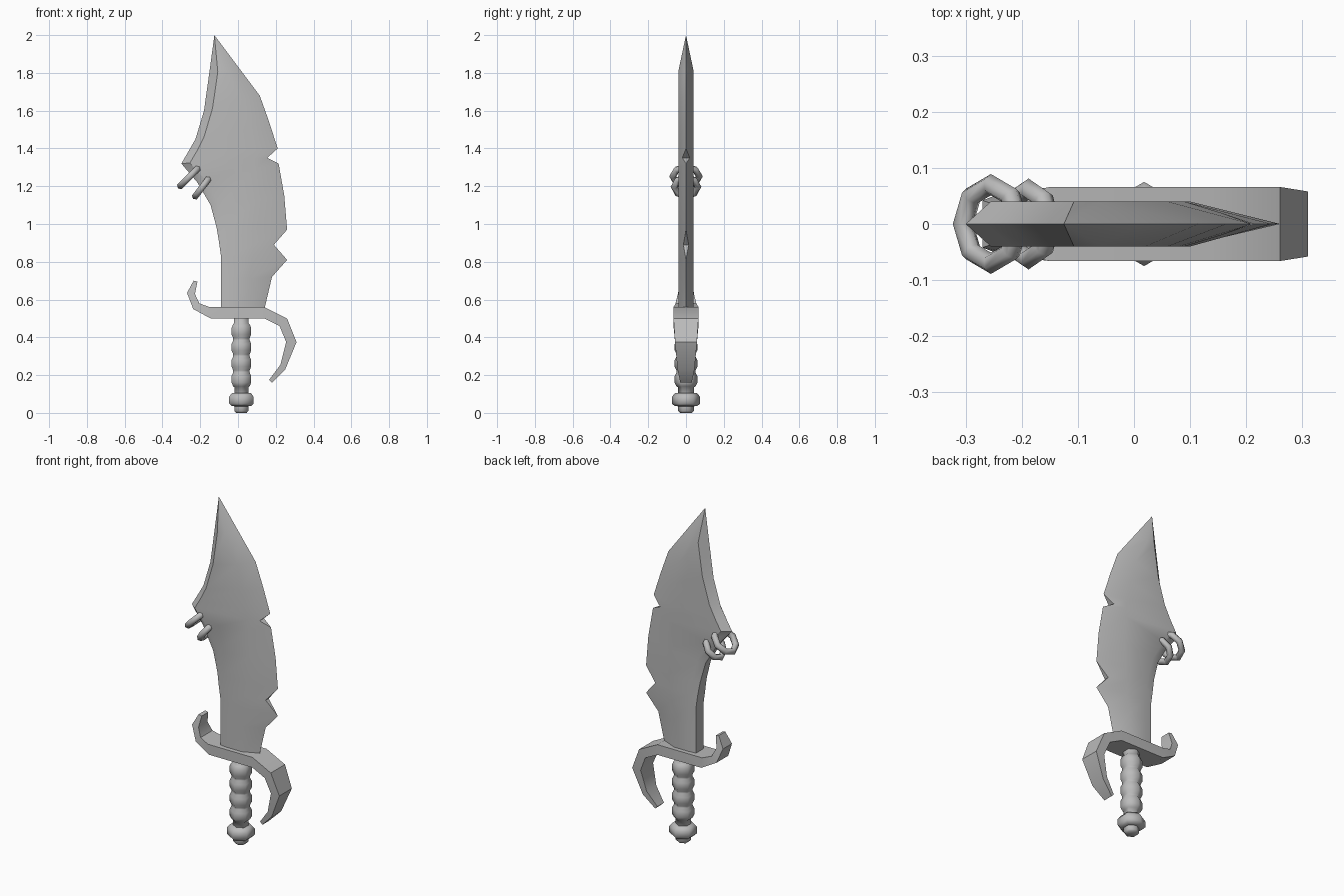
import bpy, bmesh, math

cube = bpy.data.objects.get("Cube")
if cube:
    bpy.data.objects.remove(cube, do_unlink=True)

COLOUR = (0.5, 0.5, 0.5, 1)
steel = bpy.data.materials.new("plain_grey")
steel.use_nodes = True
steel.diffuse_color = COLOUR
steel.node_tree.nodes["Principled BSDF"].inputs["Base Color"].default_value = COLOUR


def finish(obj, angle):
    """Give the part its material and shading."""
    obj.data.materials.clear()
    obj.data.materials.append(steel)
    bpy.ops.object.select_all(action="DESELECT")
    obj.select_set(True)
    bpy.context.view_layer.objects.active = obj
    bpy.ops.object.shade_smooth_by_angle(angle=math.radians(angle))


def loft(name, loops, angle):
    """Skin a row of closed cross-sections and cap both ends."""
    bm = bmesh.new()
    rings = [[bm.verts.new(p) for p in loop] for loop in loops]
    n = len(rings[0])
    for a, b in zip(rings, rings[1:]):
        for i in range(n):
            j = (i + 1) % n
            bm.faces.new((a[i], a[j], b[j], b[i]))
    bm.faces.new(rings[0])
    bm.faces.new(rings[-1])
    bmesh.ops.remove_doubles(bm, verts=bm.verts, dist=0.0005)
    bmesh.ops.recalc_face_normals(bm, faces=bm.faces)
    mesh = bpy.data.meshes.new(name)
    bm.to_mesh(mesh)
    bm.free()
    obj = bpy.data.objects.new(name, mesh)
    bpy.context.collection.objects.link(obj)
    finish(obj, angle)


# Blade rows: spine x, z, half thickness; bevel start x; edge x, z, half thickness
T = 0.04
blade_rows = [
    (-.09, .55, .035, .05, .14, .55, 0),
    (-.09, .70, .035, .06, .18, .72, 0),
    (-.09, .83, .035, .08, .26, .81, 0),
    (-.10, .90, .035, .08, .19, .89, .014),
    (-.113, .98, .03, .09, .26, .97, 0),
    (-.145, 1.1, .025, .10, .245, 1.15, 0),
    (-.215, 1.22, .015, .09, .215, 1.32, 0),
    (-.30, 1.32, 0, .09, .155, 1.35, .02),
    (-.265, 1.38, 0, .08, .21, 1.40, 0),
    (-.225, 1.45, 0, .06, .165, 1.54, 0),
    (-.18, 1.60, 0, .02, .115, 1.68, 0),
    (-.152, 1.80, 0, -.06, .01, 1.82, 0),
    (-.125, 2.0, 0, -.125, -.125, 2.0, 0),
]
loops = []
for sx, sz, st, bx, ex, ez, et in blade_rows:
    tip = sz == 2.0
    ax = sx if tip else sx + 0.045
    half = 0 if tip else T
    height = lambda x: sz if tip else sz + (ez - sz) * (x - sx) / (ex - sx)
    side = [(sx, st, sz), (ax, half, height(ax)), (bx, half, height(bx)), (ex, et, ez)]
    loops.append([(x, -y, z) for x, y, z in side] + side[::-1])
loft("blade", loops, 35)

# Guard: flat band with one end hooked up and the other swept down
guard_rows = [
    (-.235, .70, -.215, .695, .03),
    (-.27, .635, -.228, .63, .042),
    (-.237, .55, -.205, .58, .055),
    (-.145, .50, -.15, .56, .066),
    (.14, .50, .14, .56, .066),
    (.22, .46, .26, .50, .066),
    (.255, .375, .31, .375, .058),
    (.225, .255, .25, .23, .045),
    (.165, .175, .18, .16, .03),
]
loft("guard", [[(x1, -w, z1), (x2, -w, z2), (x2, w, z2), (x1, w, z1)]
               for x1, z1, x2, z2, w in guard_rows], 40)


def lathe(name, profile, sides=6, cx=0.018):
    """Turn a radius and height profile, with a corner facing front."""
    turns = [math.tau * i / sides + math.pi / 2 for i in range(sides)]
    loft(name, [[(cx + r * math.cos(a), r * math.sin(a), z) for a in turns]
                for r, z in profile], 62)


# Grip: four swellings between a collar and a neck
grip = [(.042, .08), (.042, .135)]
for low in (.14, .225, .31, .395):
    grip += [(.05, low), (.06, low + .02), (.06, low + .055), (.05, low + .075)]
grip += [(.044, .475), (.044, .52)]
lathe("grip", grip)

# Pommel with its end button
lathe("pommel", [(.032, 0), (.042, .01), (.042, .035), (.06, .036), (.075, .05),
                 (.075, .085), (.058, .105)])

# Two rings hanging through the spine
for name, x, z, tilt, size in (("upper_ring", -.255, 1.252, 45, .07),
                               ("lower_ring", -.188, 1.197, 53, .062)):
    bpy.ops.mesh.primitive_torus_add(
        major_segments=8, minor_segments=6, major_radius=size, minor_radius=.019,
        location=(x, 0, z), rotation=(0, -math.radians(tilt), 0))
    ring = bpy.context.object
    ring.name = name
    finish(ring, 62)
